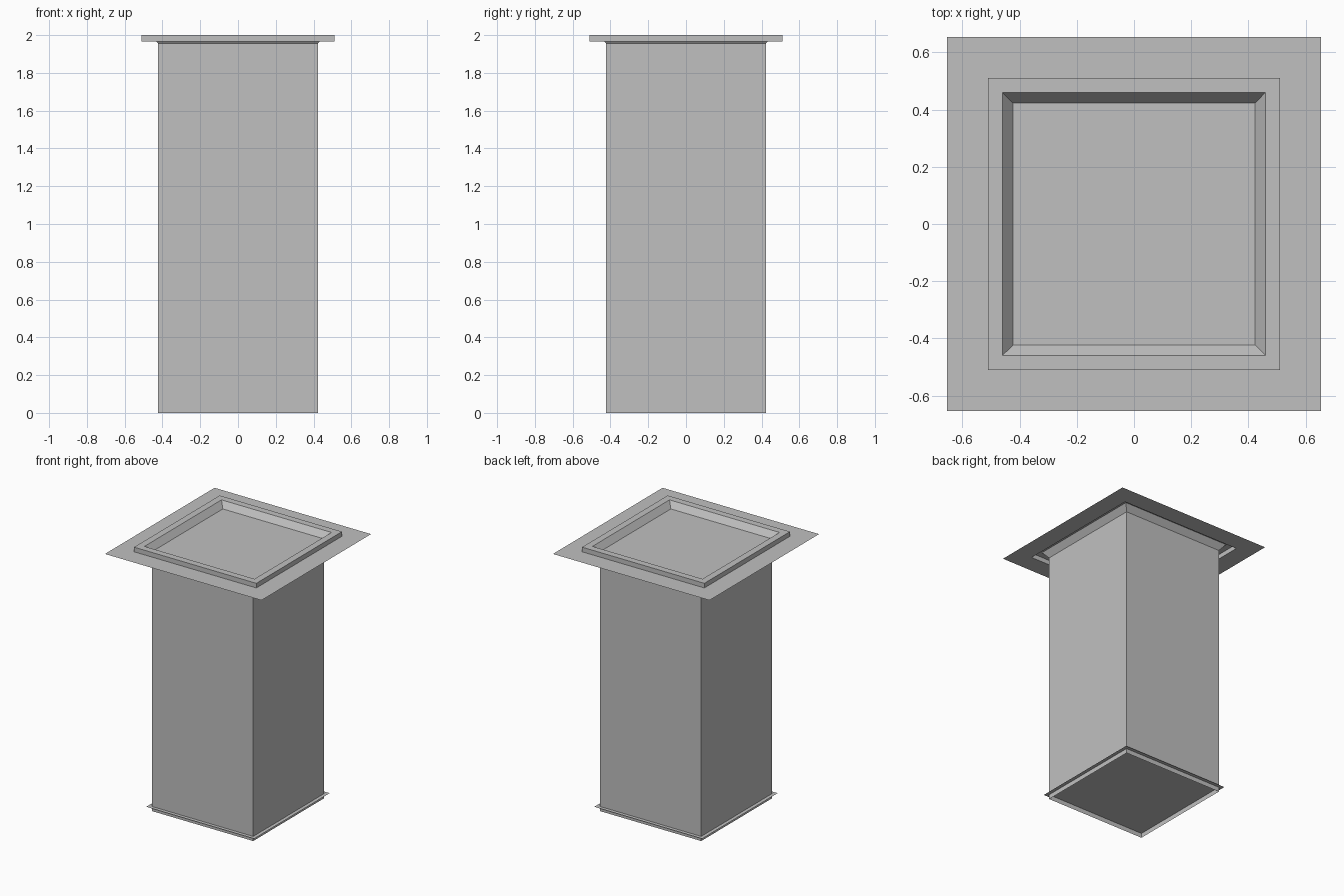
import bpy
import bmesh

if "Cube" in bpy.data.objects:
    bpy.data.objects.remove(bpy.data.objects["Cube"])

# One plain grey for everything
grey = bpy.data.materials.new("plain_grey")
grey.diffuse_color = (0.53, 0.53, 0.53, 1.0)
grey.use_nodes = True
grey.node_tree.nodes["Principled BSDF"].inputs["Base Color"].default_value = grey.diffuse_color


def square_loft(name, profile, cap_start=False, cap_end=False):
    """Skin square rings given as (half_width, z), optionally closing the ends."""
    bm = bmesh.new()
    rings = [[bm.verts.new((sx * w, sy * w, z))
              for sx, sy in ((-1, -1), (1, -1), (1, 1), (-1, 1))]
             for w, z in profile]
    for low, high in zip(rings, rings[1:]):
        for i in range(4):
            j = (i + 1) % 4
            bm.faces.new((low[i], low[j], high[j], high[i]))
    if cap_start:
        bm.faces.new(rings[0])
    if cap_end:
        bm.faces.new(rings[-1])
    mesh = bpy.data.meshes.new(name)
    bm.to_mesh(mesh)
    bm.free()
    mesh.materials.append(grey)
    obj = bpy.data.objects.new(name, mesh)
    bpy.context.collection.objects.link(obj)
    return obj


SHAFT = 0.423      # half width of the shaft
SHAFT_TOP = 1.955  # level of the recessed floor
FLANGE = 1.965     # level of the wide thin sheet

# Shaft walls, open at the bottom
square_loft("shaft", [(SHAFT, 0.0), (SHAFT, SHAFT_TOP)])

# Wide thin sheet, raised hollow rim and sloped recess with its floor
square_loft("flange_and_rim", [(0.653, FLANGE), (0.51, FLANGE), (0.51, 2.0),
                               (0.459, 2.0), (SHAFT, SHAFT_TOP)], cap_end=True)

# Thin sheet across the shaft just above its lower edge
square_loft("base_sheet", [(0.45, 0.035), (SHAFT, 0.035)], cap_end=True)
